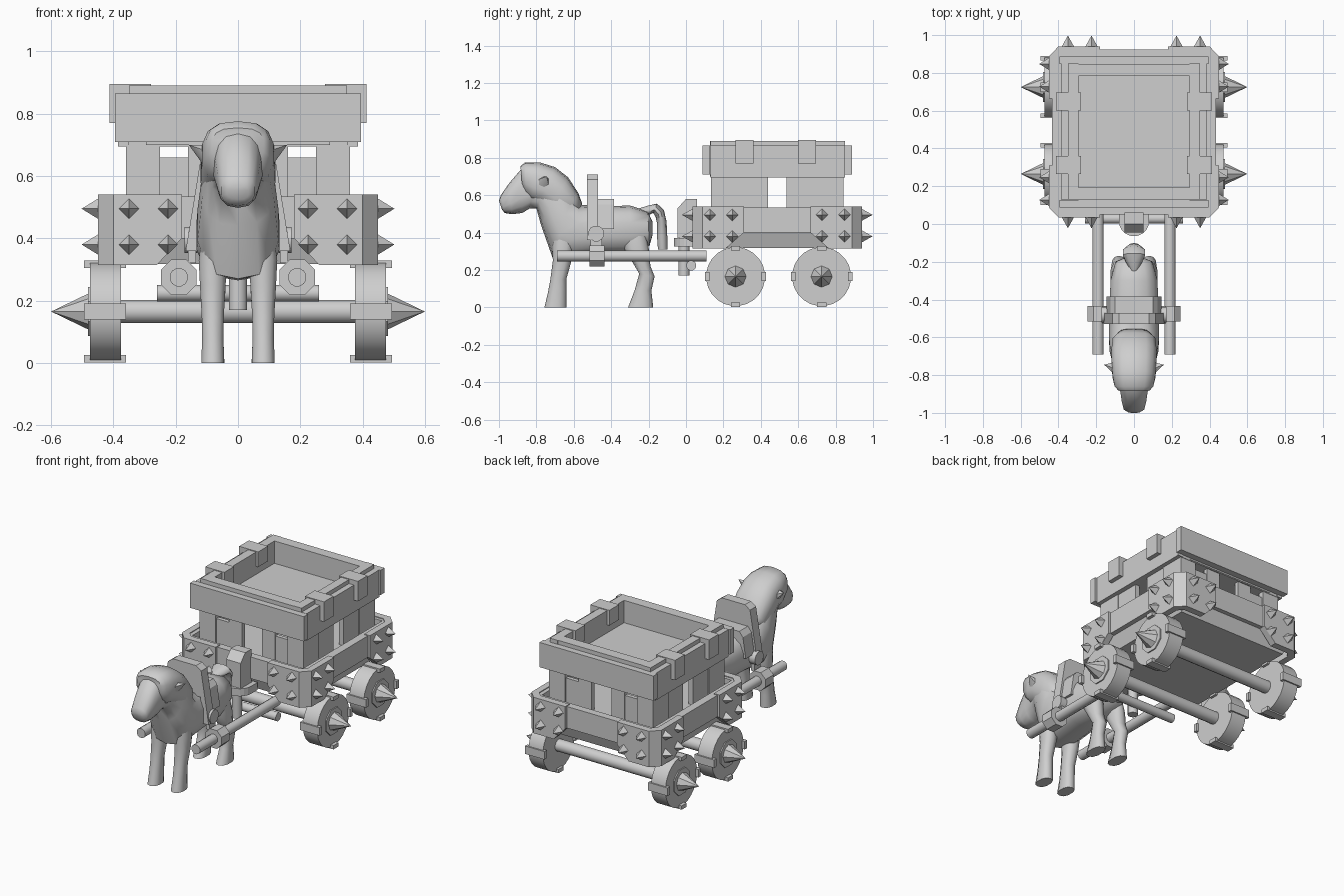
import bpy, bmesh, math
from mathutils import Vector

if "Cube" in bpy.data.objects:
    bpy.data.objects.remove(bpy.data.objects["Cube"])

grey = bpy.data.materials.new("plain_grey")
grey.diffuse_color = (0.62, 0.62, 0.62, 1)
grey.use_nodes = True
grey.node_tree.nodes["Principled BSDF"].inputs["Base Color"].default_value = grey.diffuse_color


def finish(name, bm, smooth=False):
    bmesh.ops.recalc_face_normals(bm, faces=bm.faces)
    me = bpy.data.meshes.new(name)
    bm.to_mesh(me)
    bm.free()
    me.materials.append(grey)
    ob = bpy.data.objects.new(name, me)
    bpy.context.collection.objects.link(ob)
    if smooth:
        bpy.ops.object.select_all(action='DESELECT')
        ob.select_set(True)
        bpy.context.view_layer.objects.active = ob
        bpy.ops.object.shade_smooth_by_angle(angle=math.radians(50))
    return ob


def place(axis, u, v, w):
    return {'x': (w, u, v), 'y': (u, w, v), 'z': (u, v, w)}[axis]


def bridge(bm, rings):
    n = len(rings[0])
    for a, b in zip(rings, rings[1:]):
        for i in range(n):
            bm.faces.new((a[i], a[(i + 1) % n], b[(i + 1) % n], b[i]))
    bm.faces.new(rings[0])
    bm.faces.new(rings[-1])


def prism(name, pts, axis, a, b, smooth=False):
    """Extrude a 2D outline along an axis from a to b."""
    bm = bmesh.new()
    bridge(bm, [[bm.verts.new(place(axis, u, v, w)) for u, v in pts] for w in (a, b)])
    return finish(name, bm, smooth)


def box(name, x0, x1, y0, y1, z0, z1):
    return prism(name, [(x0, y0), (x1, y0), (x1, y1), (x0, y1)], 'z', z0, z1)


def circle(u, v, r, n, turn=0.5):
    return [(u + r * math.cos((i + turn) * math.tau / n),
             v + r * math.sin((i + turn) * math.tau / n)) for i in range(n)]


def rod(name, axis, u, v, r, a, b, n=12):
    return prism(name, circle(u, v, r, n), axis, a, b, n > 8)


def spike(name, axis, u, v, r, a, b, n=4):
    """Pointed stud from base plane a to tip b."""
    bm = bmesh.new()
    base = [bm.verts.new(place(axis, p, q, a)) for p, q in circle(u, v, r, n, 0)]
    tip = bm.verts.new(place(axis, u, v, b))
    bm.faces.new(base)
    for i in range(n):
        bm.faces.new((base[i], base[(i + 1) % n], tip))
    return finish(name, bm)


def loft(name, rings, x=0.0, n=14, p=1.0):
    """Oval rings given by two opposite (y, z) points and a half width; p < 1 is boxier."""
    def soft(v):
        return math.copysign(abs(v) ** p, v)
    bm = bmesh.new()
    loops = []
    for y0, z0, y1, z1, w in rings:
        c = Vector((x, (y0 + y1) / 2, (z0 + z1) / 2))
        d = Vector((0, (y0 - y1) / 2, (z0 - z1) / 2))
        loops.append([bm.verts.new(c + d * soft(math.cos(t)) + Vector((w * soft(math.sin(t)), 0, 0)))
                      for t in (i * math.tau / n for i in range(n))])
    bridge(bm, loops)
    return finish(name, bm, True)


MID = 0.4875  # centre of the wagon along y

# Lower wagon body: tapered tub and rim rails
bm = bmesh.new()
bridge(bm, [[bm.verts.new((sx * hx, MID + sy * hy, z)) for sx, sy in ((-1, -1), (1, -1), (1, 1), (-1, 1))]
            for hx, hy, z in ((.375, .38, .318), (.405, .41, .40), (.405, .41, .50))])
finish("wagon_tub", bm)
for s in (-1, 1):
    box("side_rail", *sorted((s * .385, s * .435)), .09, .885, .40, .535)
    box("end_rail", -.39, .39, *sorted((MID + s * .39, MID + s * .437)), .40, .535)

# Studded corner brackets
for sx in (-1, 1):
    for sy in (-1, 1):
        def Y(d):
            return MID + sy * d
        def outline(p):
            return [(p[0], .315), (p[1], .315), (p[2], .40), (p[2], .54), (p[0], .54)]
        prism("bracket_side", outline([Y(.40), Y(.275), Y(.178)]), 'x', sx * .41, sx * .45)
        prism("bracket_end", outline([sx * .40, sx * .26, sx * .18]), 'y', Y(.41), Y(.4525))
        prism("bracket_corner", [(sx * .45, Y(.40)), (sx * .40, Y(.4525)),
                                 (sx * .38, Y(.41)), (sx * .41, Y(.38))], 'z', .315, .54)
        for z in (.38, .495):
            for d in (.24, .36):
                spike("side_stud", 'x', Y(d), z, .032, sx * .45, sx * .502)
            for x in (.225, .35):
                spike("end_stud", 'y', sx * x, z, .032, Y(.4525), Y(.51))

# Cabin walls of planks with window gaps
for sx in (-1, 1):
    for sy in (-1, 1):
        ya, yb = MID + sy * .05, MID + sy * .34
        box("corner_plank", *sorted((sx * .25, sx * .36)), *sorted((MID + sy * .32, MID + sy * .355)), .50, .70)
        box("short_plank", *sorted((sx * .16, sx * .25)), *sorted((MID + sy * .32, MID + sy * .345)), .50, .66)
        box("inner_plank", *sorted((sx * .07, sx * .16)), *sorted((MID + sy * .32, MID + sy * .35)), .50, .70)
        box("side_plank", *sorted((sx * .325, sx * .355)), *sorted((ya, MID + sy * .20)), .50, .70)
        box("side_plank", *sorted((sx * .33, sx * .36)), *sorted((MID + sy * .20, yb)), .50, .70)

# Open roof box with boards and clips
box("roof_floor", -.38, .38, .135, .845, .695, .75)
for s in (-1, 1):
    box("roof_side_board", *sorted((s * .35, s * .385)), .13, .85, .695, .865)
    box("roof_side_liner", *sorted((s * .295, s * .35)), .13, .85, .72, .89)
    box("roof_end_board", -.395, .395, *sorted((MID + s * .36, MID + s * .40)), .71, .865)
    box("roof_end_liner", -.295, .295, *sorted((MID + s * .295, MID + s * .36)), .70, .89)
    for y in (.312, .648):
        box("roof_clip", *sorted((s * .38, s * .412)), y - .048, y + .048, .77, .895)
        box("roof_clip_top", *sorted((s * .285, s * .412)), y - .048, y + .048, .86, .895)
        box("roof_clip_inner", *sorted((s * .28, s * .30)), y - .048, y + .048, .80, .895)

# Axles and wheels with lugs and hub spikes
for y in (.265, .725):
    rod("axle", 'x', y, .165, .038, -.39, .39)
    for s in (-1, 1):
        rod("wheel", 'x', y, .165, .158, s * .375, s * .475, 24)
        rod("hub", 'x', y, .165, .085, s * .47, s * .482, 8)
        spike("hub_spike", 'x', y, .165, .058, s * .48, s * .6, 8)
        for k in range(4):
            t = k * math.pi / 2
            cy, cz = y + .152 * math.cos(t), .165 + .152 * math.sin(t)
            hy, hz = (.012, .025) if k % 2 == 0 else (.025, .012)
            box("wheel_lug", *sorted((s * .36, s * .495)), cy - hy, cy + hy, cz - hz, cz + hz)

# Shafts, collars and hitch
for s in (-1, 1):
    rod("shaft", 'y', s * .19, .275, .03, -.69, .11)
    rod("shaft_collar", 'y', s * .19, .275, .062, -.515, -.435, 8)
rod("shaft_crossbar", 'x', .028, .224, .027, -.26, .26)
prism("hitch_plate", [(-.08, .08)] + [(.08 * math.cos(t), .015 + .08 * math.sin(t)) for t in
      (math.pi + i * math.pi / 10 for i in range(11))] + [(.08, .08)], 'z', .325, .372)
rod("hitch_pin", 'z', 0, -.01, .03, .17, .40)
prism("hitch_block", [(-.045, .37), (.06, .37), (.06, .58), (.0, .58), (-.045, .53)], 'x', -.05, .05)

# Horse: trunk, neck and head in one loft
loft("horse_body", [
    (-.180, .46, -.178, .39, .05), (-.205, .515, -.195, .33, .10), (-.30, .545, -.29, .285, .126),
    (-.45, .54, -.45, .285, .134), (-.57, .55, -.61, .265, .136), (-.60, .62, -.715, .27, .132),
    (-.64, .69, -.775, .44, .118), (-.72, .745, -.80, .53, .10), (-.80, .76, -.835, .53, .083),
    (-.885, .735, -.875, .505, .075), (-.945, .665, -.93, .498, .066), (-.99, .60, -.97, .505, .055),
    (-1.0, .57, -.985, .525, .035)], p=.8)
loft("mane", [
    (-.555, .555, -.60, .47, .08), (-.575, .61, -.66, .49, .115), (-.63, .695, -.74, .52, .122),
    (-.70, .75, -.79, .56, .12), (-.78, .775, -.83, .57, .116), (-.86, .776, -.855, .60, .105),
    (-.885, .755, -.875, .64, .085)], p=.75)
loft("tail", [
    (-.25, .53, -.23, .48, .02), (-.20, .545, -.205, .49, .045), (-.155, .555, -.175, .505, .062),
    (-.118, .52, -.163, .485, .06), (-.104, .46, -.155, .45, .045), (-.10, .38, -.155, .38, .035),
    (-.10, .31, -.15, .31, .02)], n=10)
for s in (-1, 1):
    loft("front_leg", [(-.71, .42, -.60, .42, .035), (-.715, .33, -.60, .33, .047), (-.712, .25, -.612, .25, .043),
                       (-.725, .15, -.64, .15, .037), (-.738, .08, -.64, .08, .036),
                       (-.757, .0, -.64, .0, .038)], s * .081, 10, .85)
    loft("hind_leg", [(-.34, .43, -.22, .43, .025), (-.335, .32, -.198, .31, .045),
                      (-.285, .24, -.19, .22, .041), (-.25, .18, -.168, .165, .037),
                      (-.275, .09, -.185, .09, .034), (-.31, .0, -.175, .0, .038)], s * .08, 10, .85)
    # Ears pointing outward
    bm = bmesh.new()
    ring = [bm.verts.new((s * .10, y, z)) for y, z in circle(-.765, .66, .04, 6)]
    tip = bm.verts.new((s * .158, -.745, .70))
    bm.faces.new(ring)
    for i in range(6):
        bm.faces.new((ring[i], ring[(i + 1) % 6], tip))
    finish("ear", bm, True)

# Harness saddle: tall arch, low seat and side rivets
prism("harness_arch", [(-.168, .36), (-.13, .36), (-.11, .52), (.11, .52), (.13, .36), (.168, .36),
                       (.115, .685), (.08, .71), (-.08, .71), (-.115, .685)], 'y', -.53, -.47)
prism("harness_seat", [(-.145, .42), (.145, .42), (.125, .55), (.10, .58), (-.10, .58), (-.125, .55)],
      'y', -.47, -.385)
for s in (-1, 1):
    rod("harness_rivet", 'x', -.48, .395, .043, s * .13, s * .172)
    box("harness_strap", *sorted((s * .135, s * .16)), -.51, -.45, .32, .40)
